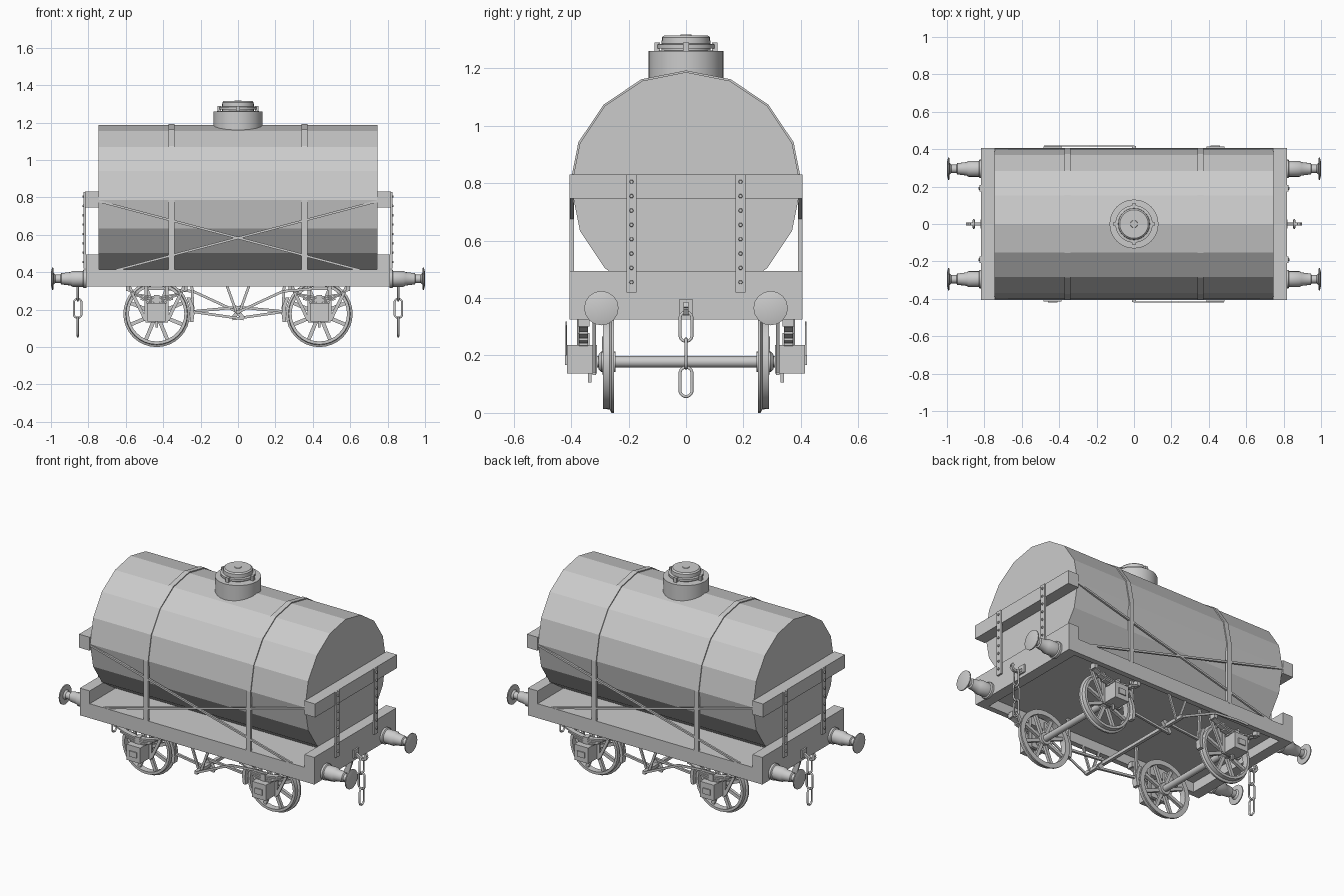
import bpy, bmesh
from math import pi, sin, cos, radians
from mathutils import Vector, Matrix

cube = bpy.data.objects.get("Cube")
if cube:
    bpy.data.objects.remove(cube, do_unlink=True)

grey = bpy.data.materials.new("plain_grey")
grey.use_nodes = True
grey.diffuse_color = (0.6, 0.6, 0.6, 1)
grey.node_tree.nodes["Principled BSDF"].inputs["Base Color"].default_value = grey.diffuse_color

SIDES = (-1, 1)


def make(name, bm, smooth=False):
    bmesh.ops.recalc_face_normals(bm, faces=bm.faces)
    mesh = bpy.data.meshes.new(name)
    bm.to_mesh(mesh)
    bm.free()
    mesh.materials.append(grey)
    obj = bpy.data.objects.new(name, mesh)
    bpy.context.collection.objects.link(obj)
    if smooth:
        bpy.ops.object.select_all(action="DESELECT")
        obj.select_set(True)
        bpy.context.view_layer.objects.active = obj
        bpy.ops.object.shade_smooth_by_angle(angle=radians(35))


def box(bm, centre, size):
    m = Matrix.Translation(centre) @ Matrix.Diagonal((*size, 1))
    bmesh.ops.create_cube(bm, size=1, matrix=m)


def bar(bm, a, b, w, d=None):
    """Square-section bar from a to b; w is its upright width, d its depth along y."""
    a, b = Vector(a), Vector(b)
    along = (b - a).normalized()
    side = Vector((0, 1, 0)) if abs(along.y) < 0.9 else Vector((1, 0, 0))
    up = along.cross(side).normalized()
    side = up.cross(along)
    rot = Matrix((along, side, up)).transposed().to_4x4()
    m = Matrix.Translation((a + b) / 2) @ rot @ Matrix.Diagonal(((b - a).length, d or w, w, 1))
    bmesh.ops.create_cube(bm, size=1, matrix=m)


def lathe(bm, profile, centre, axis, n, flip=1, closed=False):
    """Turn (radius, distance) pairs about an axis through centre."""
    rings = []
    for r, t in profile:
        ring = []
        for i in range(n):
            c, s = r * cos(2 * pi * i / n), r * sin(2 * pi * i / n)
            p = {"x": (t * flip, c, s), "y": (c, t * flip, s), "z": (c, s, t * flip)}[axis]
            ring.append(bm.verts.new(Vector(centre) + Vector(p)))
        rings.append(ring)
    pairs = list(zip(rings, rings[1:] + rings[:1]))
    for a, b in pairs if closed else pairs[:-1]:
        for i in range(n):
            j = (i + 1) % n
            bm.faces.new((a[i], a[j], b[j], b[i]))
    if not closed:
        bm.faces.new(rings[0])
        bm.faces.new(rings[-1])


def strip(bm, outer, inner, offset):
    """Solid strip between two matching rows of points, extruded by offset."""
    off = Vector(offset)
    rows = [[bm.verts.new(Vector(p) + s * off / 2) for p in row]
            for row, s in ((outer, -1), (inner, -1), (inner, 1), (outer, 1))]
    for a, b in zip(rows, rows[1:] + rows[:1]):
        for i in range(len(a) - 1):
            bm.faces.new((a[i], a[i + 1], b[i + 1], b[i]))
    for end in (0, -1):
        bm.faces.new([row[end] for row in rows])


def link(name, centre, plane):
    """Oval chain link standing upright in the xz or yz plane."""
    curve = bpy.data.curves.new(name, "CURVE")
    curve.dimensions = "3D"
    curve.bevel_depth, curve.bevel_resolution = 0.006, 1
    spline = curve.splines.new("POLY")
    spline.points.add(15)
    for i, p in enumerate(spline.points):
        a = 2 * pi * (i + 0.5) / 16
        u, v = 0.021 * cos(a), 0.021 * sin(a) + (0.03 if sin(a) > 0 else -0.03)
        p.co = (u, 0, v, 1) if plane == "xz" else (0, u, v, 1)
    spline.use_cyclic_u = True
    obj = bpy.data.objects.new(name, curve)
    obj.location = centre
    curve.materials.append(grey)
    bpy.context.collection.objects.link(obj)


# Tank barrel
TANK_Z, R = 0.787, 0.4
bm = bmesh.new()
lathe(bm, [(R, -0.745), (R, 0.745)], (0, 0, TANK_Z), "x", 16)
make("tank", bm)

# Filler dome, lid and clips
bm = bmesh.new()
lathe(bm, [(0.131, 1.1), (0.131, 1.26), (0.085, 1.262)], (0, 0, 0), "z", 24)
make("filler_dome", bm, True)
bm = bmesh.new()
lathe(bm, [(0.085, 1.255), (0.085, 1.27), (0.1, 1.27), (0.1, 1.284), (0.085, 1.286),
           (0.084, 1.308), (0.076, 1.315), (0.02, 1.315), (0.018, 1.318)], (0, 0, 0), "z", 24)
for x, y in ((1, 0), (-1, 0), (0, 1), (0, -1)):
    box(bm, (x * 0.1, y * 0.1, 1.275), (0.02, 0.02, 0.03))
make("filler_lid", bm, True)

# Straps over the tank
for s in SIDES:
    bm = bmesh.new()
    rows = []
    for r in (0.406, 0.39):
        arc = [(s * 0.355, r * cos(i * pi / 8), TANK_Z + r * sin(i * pi / 8)) for i in range(9)]
        rows.append([(s * 0.355, r, 0.41)] + arc + [(s * 0.355, -r, 0.41)])
    strip(bm, *rows, (0.032, 0, 0))
    make("tank_strap", bm)

# Crossed tie rods on each flank
bm = bmesh.new()
for y in SIDES:
    for x in SIDES:
        bar(bm, (x * 0.745, y * 0.398, 0.78), (-x * 0.65, y * 0.398, 0.412), 0.012)
make("tie_rods", bm)

# Underframe: deck, side beams, end beams
bm = bmesh.new()
box(bm, (0, 0, 0.4), (1.5, 0.8, 0.03))
for s in SIDES:
    box(bm, (0, s * 0.388, 0.37), (1.62, 0.034, 0.09))
    box(bm, (s * 0.778, 0, 0.41), (0.068, 0.81, 0.17))
make("underframe", bm)

# Upper end bars with riveted uprights
for s in SIDES:
    bm = bmesh.new()
    box(bm, (s * 0.781, 0, 0.789), (0.074, 0.81, 0.084))
    make("end_bar", bm)
    bm = bmesh.new()
    for y in SIDES:
        box(bm, (s * 0.819, y * 0.19, 0.625), (0.012, 0.035, 0.41))
        for i in range(8):
            lathe(bm, [(0.008, 0), (0.006, 0.008)], (s * 0.824, y * 0.19, 0.455 + i * 0.05), "x", 6, s)
    make("riveted_uprights", bm)

# Buffers
for s in SIDES:
    for y in SIDES:
        bm = bmesh.new()
        lathe(bm, [(0.05, 0.81), (0.05, 0.825), (0.043, 0.83), (0.043, 0.885), (0.036, 0.895),
                   (0.03, 0.945), (0.022, 0.95), (0.022, 0.975), (0.03, 0.985), (0.06, 0.988),
                   (0.06, 0.994), (0.035, 1.0)], (0, y * 0.295, 0.365), "x", 16, s)
        make("buffer", bm, True)

# Couplings: hook and three chain links
for s in SIDES:
    bm = bmesh.new()
    box(bm, (s * 0.816, 0, 0.37), (0.012, 0.05, 0.05))
    path = [(0.81, 0.37), (0.85, 0.345), (0.88, 0.345), (0.892, 0.365), (0.88, 0.382)]
    for a, b in zip(path, path[1:]):
        bar(bm, (s * a[0], 0, a[1]), (s * b[0], 0, b[1]), 0.016)
    make("coupling_hook", bm)
    for z, plane in ((0.3, "yz"), (0.207, "xz"), (0.108, "yz")):
        link("chain_link", (s * 0.857, 0, z), plane)

# Wheelsets, axle boxes, springs and guards
AXLE_Z, WR = 0.178, 0.178
for wx in (-0.435, 0.435):
    bm = bmesh.new()
    lathe(bm, [(0.013, -0.4), (0.02, -0.3), (0.02, 0.3), (0.013, 0.4)], (wx, 0, AXLE_Z), "y", 12)
    make("axle", bm, True)
    for s in SIDES:
        bm = bmesh.new()
        lathe(bm, [(0.148, 0.25), (WR, 0.25), (WR, 0.26), (0.166, 0.266), (0.164, 0.29), (0.148, 0.29)],
              (wx, 0, AXLE_Z), "y", 32, s, closed=True)
        lathe(bm, [(0.036, 0.245), (0.036, 0.295), (0.025, 0.305)], (wx, 0, AXLE_Z), "y", 16, s)
        for i in range(8):
            a = (i + 0.5) * pi / 4
            bar(bm, (wx + 0.03 * cos(a), s * 0.27, AXLE_Z + 0.03 * sin(a)),
                (wx + 0.152 * cos(a), s * 0.27, AXLE_Z + 0.152 * sin(a)), 0.02, 0.018)
        make("wheel", bm, True)

        bm = bmesh.new()
        box(bm, (wx, s * 0.362, 0.187), (0.096, 0.105, 0.098))
        box(bm, (wx, s * 0.415, 0.185), (0.05, 0.012, 0.035))
        box(bm, (wx, s * 0.335, 0.125), (0.012, 0.012, 0.04))
        make("axle_box", bm)

        # Leaf spring, thicker toward the middle
        bm = bmesh.new()
        for k in range(4):
            half = 0.155 - k * 0.034
            pts = [(wx + half * u, s * 0.357, 0.272 - k * 0.011 + 1.5 * (half * u) ** 2)
                   for u in (-1, -0.6, -0.2, 0.2, 0.6, 1)]
            strip(bm, pts, [(x, y, z - 0.009) for x, y, z in pts], (0, 0.032, 0))
        box(bm, (wx, s * 0.357, 0.25), (0.03, 0.04, 0.055))
        for e in SIDES:
            box(bm, (wx + e * 0.155, s * 0.357, 0.318), (0.02, 0.04, 0.035))
        make("leaf_spring", bm)

        # Axle guard legs
        bm = bmesh.new()
        for e in SIDES:
            bar(bm, (wx + e * 0.055, s * 0.32, 0.14), (wx + e * 0.055, s * 0.32, 0.33), 0.018, 0.012)
            bar(bm, (wx + e * 0.06, s * 0.32, 0.145), (wx + e * 0.15, s * 0.32, 0.33), 0.018, 0.012)
        bar(bm, (wx - 0.06, s * 0.32, 0.138), (wx + 0.06, s * 0.32, 0.138), 0.012)
        make("axle_guard", bm)

# Brake gear on each side, turned half round for the far side
for s in SIDES:
    bm = bmesh.new()
    f = -s
    for e in SIDES:
        bar(bm, (e * 0.06, s * 0.375, 0.33), (e * 0.008, s * 0.375, 0.185), 0.014, 0.01)
        shoe = [(e * 0.435 - e * 0.182 * cos(a), s * 0.275, AXLE_Z + 0.182 * sin(a))
                for a in (-0.25, 0, 0.25, 0.5)]
        strip(bm, shoe, [(x - e * 0.02, y, z) for x, y, z in shoe], (0, 0.035, 0))
        bar(bm, (e * 0.24, s * 0.275, 0.2), (e * 0.25, s * 0.275, 0.39), 0.014)
    bar(bm, (f * 0.25, s * 0.275, 0.19), (-f * 0.02, s * 0.275, 0.215), 0.014)
    bar(bm, (-f * 0.25, s * 0.275, 0.19), (f * 0.03, s * 0.275, 0.15), 0.014)
    bar(bm, (-f * 0.02, s * 0.275, 0.215), (f * 0.03, s * 0.275, 0.15), 0.022)
    bar(bm, (0, s * 0.26, 0.187), (0, s * 0.418, 0.187), 0.02)
    make("brake_rigging", bm)

    bm = bmesh.new()
    path = [(0, 0.187), (0.24, 0.298), (0.4, 0.312), (0.48, 0.312)]
    for a, b in zip(path, path[1:]):
        bar(bm, (f * a[0], s * 0.417, a[1]), (f * b[0], s * 0.417, b[1]), 0.014, 0.006)
    make("brake_lever", bm)

bm = bmesh.new()
bar(bm, (0, -0.3, 0.187), (0, 0.3, 0.187), 0.02)
make("brake_cross_shaft", bm)
